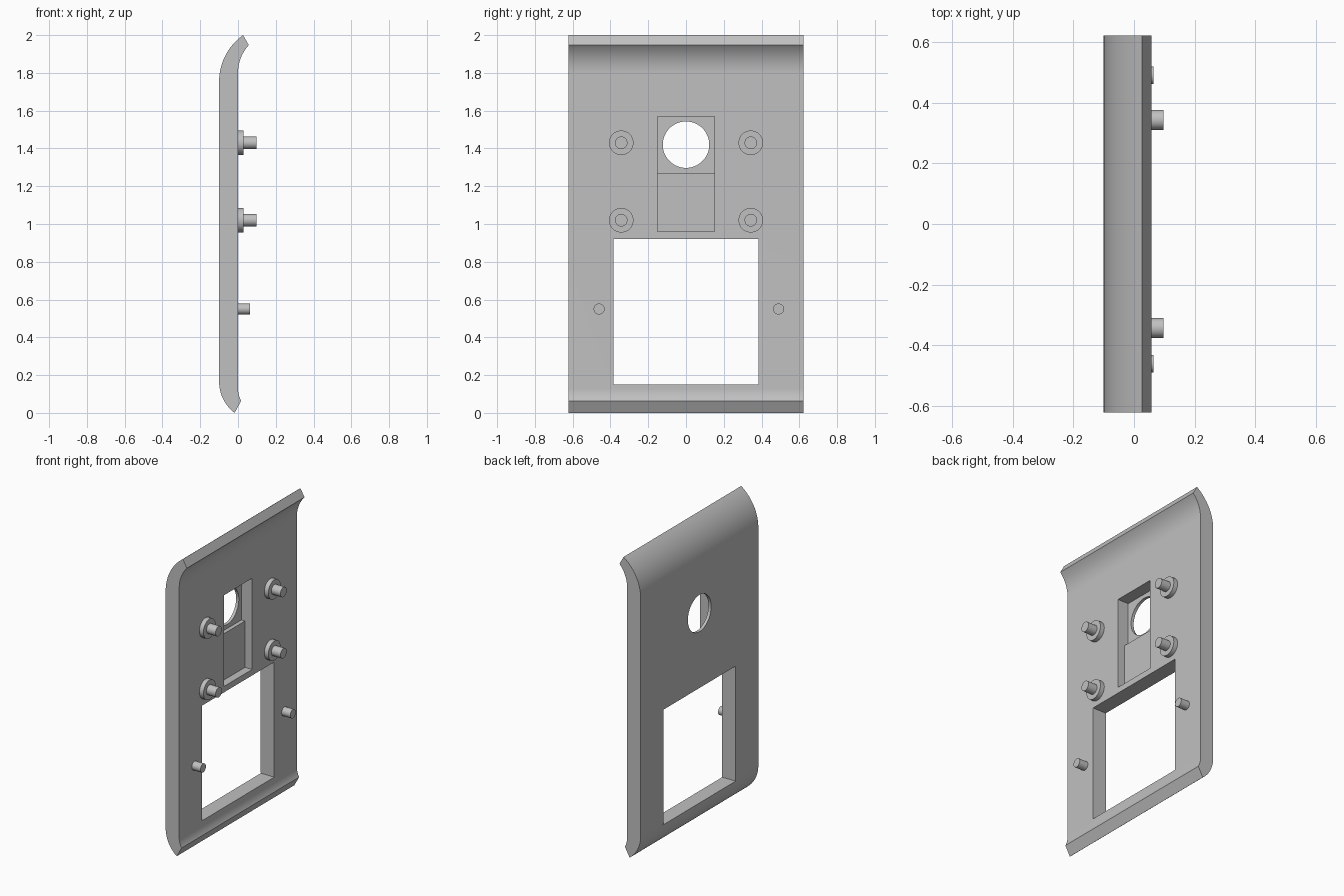
import bpy, bmesh, math
from mathutils import Matrix

default = bpy.data.objects.get("Cube")
if default:
    bpy.data.objects.remove(default, do_unlink=True)

HALF_WIDTH = 0.622
FRONT = 0.0        # x of the face that carries the pegs
BACK = -0.10       # x of the outer face

grey = bpy.data.materials.new("plain grey")
grey.use_nodes = True
GREY = (0.53, 0.53, 0.53, 1)
grey.diffuse_color = GREY
grey.node_tree.nodes["Principled BSDF"].inputs["Base Color"].default_value = GREY


def make_object(name, bm):
    bmesh.ops.recalc_face_normals(bm, faces=bm.faces)
    mesh = bpy.data.meshes.new(name)
    bm.to_mesh(mesh)
    bm.free()
    mesh.materials.append(grey)
    obj = bpy.data.objects.new(name, mesh)
    bpy.context.collection.objects.link(obj)
    return obj


def smooth(obj):
    bpy.ops.object.select_all(action='DESELECT')
    obj.select_set(True)
    bpy.context.view_layer.objects.active = obj
    bpy.ops.object.shade_smooth_by_angle(angle=math.radians(30))


def box(name, x0, x1, y0, y1, z0, z1):
    bm = bmesh.new()
    place = Matrix.Translation(((x0 + x1) / 2, (y0 + y1) / 2, (z0 + z1) / 2))
    size = Matrix.Diagonal((x1 - x0, y1 - y0, z1 - z0, 1))
    bmesh.ops.create_cube(bm, size=1, matrix=place @ size)
    return make_object(name, bm)


def rod(name, x0, x1, y, z, radius, sides=48):
    bm = bmesh.new()
    place = Matrix.Translation(((x0 + x1) / 2, y, z))
    bmesh.ops.create_cone(bm, cap_ends=True, segments=sides, radius1=radius,
                          radius2=radius, depth=x1 - x0,
                          matrix=place @ Matrix.Rotation(math.pi / 2, 4, 'Y'))
    return make_object(name, bm)


def curl(x, z, tip_x, tip_z, steps=16):
    """Arc leaving the vertical line at (x, z) tangentially and ending at the tip."""
    dx, dz = tip_x - x, tip_z - z
    radius = (dx * dx + dz * dz) / (2 * dx)
    sweep = math.asin(abs(dz) / radius)
    side = math.copysign(1, dz)
    return [(x + radius * (1 - math.cos(sweep * i / steps)),
             z + side * radius * math.sin(sweep * i / steps))
            for i in range(steps + 1)]


# Faceplate: side profile with curled ends, extruded across the width
outer_top = curl(BACK, 1.755, 0.027, 2.0)
inner_top = curl(FRONT, 1.80, 0.057, 1.947)
inner_bottom = curl(FRONT, 0.13, 0.017, 0.064)
outer_bottom = curl(BACK, 0.165, -0.018, 0.0)
profile = outer_top + inner_top[::-1] + inner_bottom + outer_bottom[::-1]
bm = bmesh.new()
face = bm.faces.new([bm.verts.new((x, -HALF_WIDTH, z)) for x, z in profile])
extruded = bmesh.ops.extrude_face_region(bm, geom=[face])["geom"]
bmesh.ops.translate(bm, vec=(0, 2 * HALF_WIDTH, 0),
                    verts=[v for v in extruded if isinstance(v, bmesh.types.BMVert)])
plate = make_object("faceplate", bm)

# Window, stepped pocket and round hole
cutters = [
    box("window_cutter", -0.2, 0.1, -0.383, 0.383, 0.15, 0.92),
    box("lower_pocket_cutter", -0.053, 0.1, -0.15, 0.15, 0.96, 1.30),
    box("upper_pocket_cutter", -0.08, 0.1, -0.15, 0.15, 1.27, 1.57),
    rod("round_hole_cutter", -0.2, 0.1, 0, 1.42, 0.123, 64),
]
bpy.ops.object.select_all(action='DESELECT')
bpy.context.view_layer.objects.active = plate
for cutter in cutters:
    cutter.hide_render = True
    mod = plate.modifiers.new(cutter.name, 'BOOLEAN')
    mod.operation = 'DIFFERENCE'
    mod.solver = 'EXACT'
    mod.object = cutter
    bpy.ops.object.modifier_apply(modifier=mod.name)
    bpy.data.objects.remove(cutter, do_unlink=True)
smooth(plate)

# Four stepped mounting pegs
for side, y in (("right", -0.343), ("left", 0.343)):
    for level, z in (("lower", 1.02), ("upper", 1.43)):
        smooth(rod(f"{level}_{side}_peg_collar", -0.005, 0.03, y, z, 0.065))
        smooth(rod(f"{level}_{side}_peg_pin", 0.02, 0.097, y, z, 0.033))

# Two small locating pins beside the window
for side, y in (("right", -0.46), ("left", 0.49)):
    smooth(rod(f"{side}_locating_pin", -0.005, 0.064, y, 0.55, 0.029))
